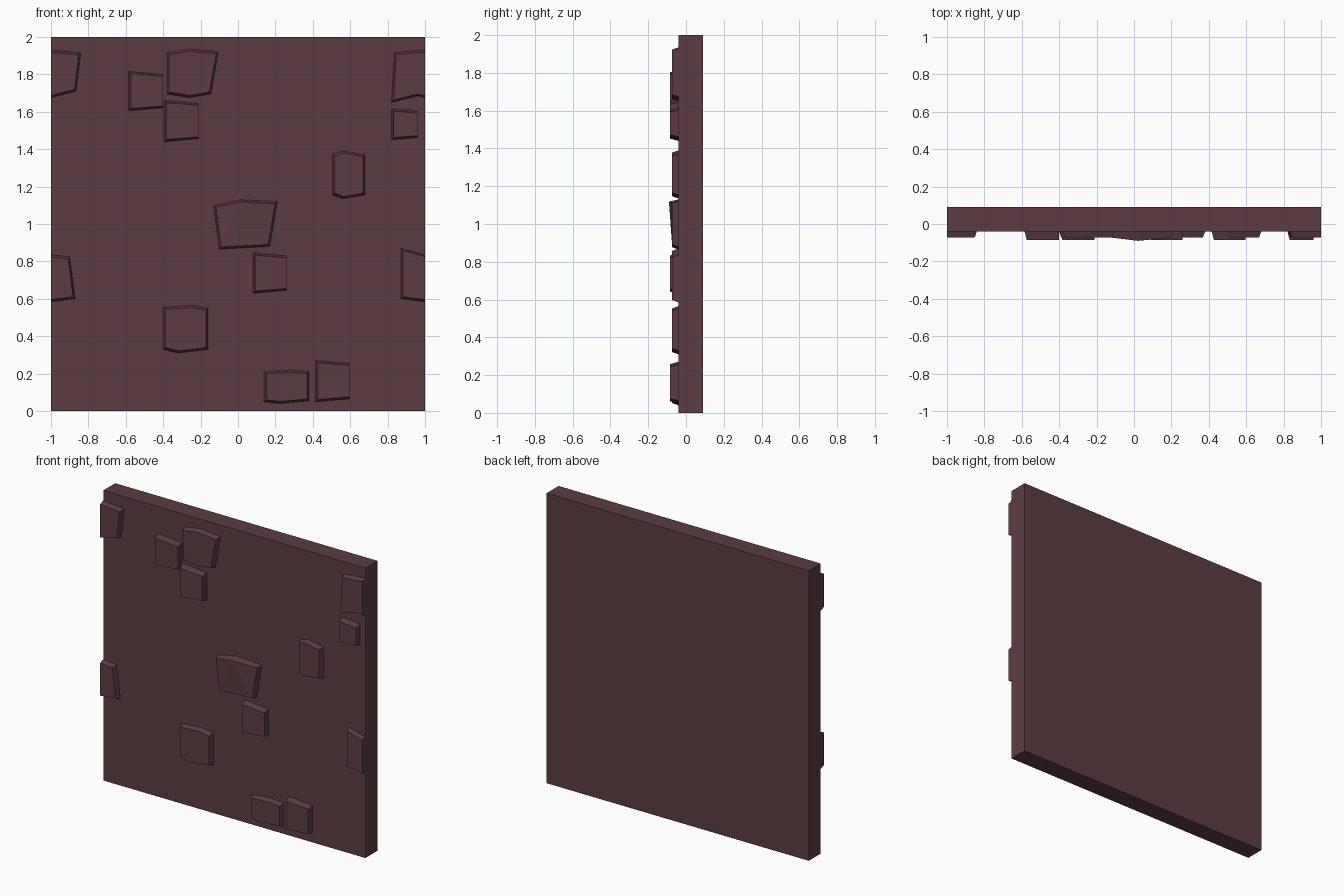
import bpy
import bmesh

default_cube = bpy.data.objects.get("Cube")
if default_cube:
    bpy.data.objects.remove(default_cube, do_unlink=True)

WALL_FRONT, WALL_BACK = -0.04, 0.09
STONE_FRONT, CHIP_FRONT, RIDGE_FRONT = -0.073, -0.085, -0.09
BEVEL = 0.012

plum = bpy.data.materials.new("dark_plum_stone")
plum.use_nodes = True
plum_colour = (0.108, 0.046, 0.055, 1)
plum.diffuse_color = plum_colour
shader = plum.node_tree.nodes["Principled BSDF"]
shader.inputs["Base Color"].default_value = plum_colour
shader.inputs["Roughness"].default_value = 0.9


def add_object(name, bm):
    bmesh.ops.recalc_face_normals(bm, faces=bm.faces)
    mesh = bpy.data.meshes.new(name)
    bm.to_mesh(mesh)
    bm.free()
    mesh.materials.append(plum)
    obj = bpy.data.objects.new(name, mesh)
    bpy.context.collection.objects.link(obj)
    return obj


def add_stone(name, outline, front=STONE_FRONT, upright_x=None, ridge=None):
    """Raised stone: outline on the wall, tapering to a smaller front face.
    Points on the wall's side edges, or at upright_x, keep their x.
    ridge is the index of a corner that sticks out further."""
    xs, zs = zip(*outline)
    mid_x, half_x = (max(xs) + min(xs)) / 2, (max(xs) - min(xs)) / 2
    mid_z, half_z = (max(zs) + min(zs)) / 2, (max(zs) - min(zs)) / 2
    bm = bmesh.new()
    base, face = [], []
    for i, (x, z) in enumerate(outline):
        base.append(bm.verts.new((x, WALL_FRONT, z)))
        fixed = abs(x) == 1 or x == upright_x
        fx = x if fixed else x - BEVEL * (x - mid_x) / half_x
        fz = z - BEVEL * (z - mid_z) / half_z
        y = RIDGE_FRONT if i == ridge else front
        face.append(bm.verts.new((fx, y, fz)))
    count = len(outline)
    for i in range(count):
        j = (i + 1) % count
        bm.faces.new((base[i], base[j], face[j], face[i]))
    if ridge is None:
        bm.faces.new(face)
    else:
        # fan of facets falling away from the ridge corner
        for step in range(1, count - 1):
            a, b = (ridge + step) % count, (ridge + step + 1) % count
            bm.faces.new((face[ridge], face[a], face[b]))
    return add_object(name, bm)


def add_chip(name, x, top, width=0.18, height=0.21):
    """Small stone, narrowing slightly towards its upright +x side."""
    slope = width * 0.085
    right = x + width
    outline = [(x, top), (right, top - slope),
               (right, top - height + slope), (x, top - height)]
    add_stone(name, outline, CHIP_FRONT, upright_x=right)


# Wall slab
slab = bmesh.new()
bmesh.ops.create_cube(slab, size=1)
for v in slab.verts:
    v.co = (v.co.x * 2, WALL_FRONT if v.co.y < 0 else WALL_BACK, v.co.z * 2 + 1)
add_object("wall_slab", slab)

# Large stones
add_stone("upper_stone", [(-.38, 1.915), (-.26, 1.935), (-.105, 1.92),
                          (-.145, 1.695), (-.26, 1.675), (-.38, 1.695)])
add_stone("middle_left_stone", [(.505, 1.375), (.56, 1.39), (.68, 1.37),
                                (.68, 1.155), (.56, 1.135), (.505, 1.155)])
add_stone("lower_stone", [(-.4, .555), (-.24, .565), (-.16, .55),
                          (-.16, .33), (-.32, .31), (-.4, .33)])
add_stone("bottom_stone", [(.14, .21), (.29, .22), (.38, .21),
                           (.38, .055), (.22, .04), (.14, .05)])
add_stone("ridged_centre_stone", [(-.13, 1.1), (.02, 1.13), (.21, 1.12),
                                  (.17, .88), (-.1, .865)], ridge=1)

# Stones cut off by the side edges of the wall
add_stone("upper_right_edge_stone", [(-1, 1.93), (-.84, 1.915),
                                     (-.865, 1.71), (-1, 1.675)])
add_stone("lower_right_edge_stone", [(-1, .835), (-.9, .825),
                                     (-.87, .6), (-1, .585)])
add_stone("upper_left_edge_stone", [(.835, 1.915), (1, 1.93), (1, 1.675),
                                    (.96, 1.685), (.82, 1.65)])
add_stone("lower_left_edge_stone", [(.87, .87), (1, .835),
                                    (1, .585), (.87, .6)])

# Small chips
add_chip("upper_right_chip", -.585, 1.815, width=.185)
add_chip("upper_middle_chip", -.395, 1.66, width=.185, height=.22)
add_chip("upper_left_chip", .82, 1.615, width=.14, height=.165)
add_chip("centre_chip", .08, .845, height=.215)
add_chip("bottom_chip", .415, .27, height=.22)
